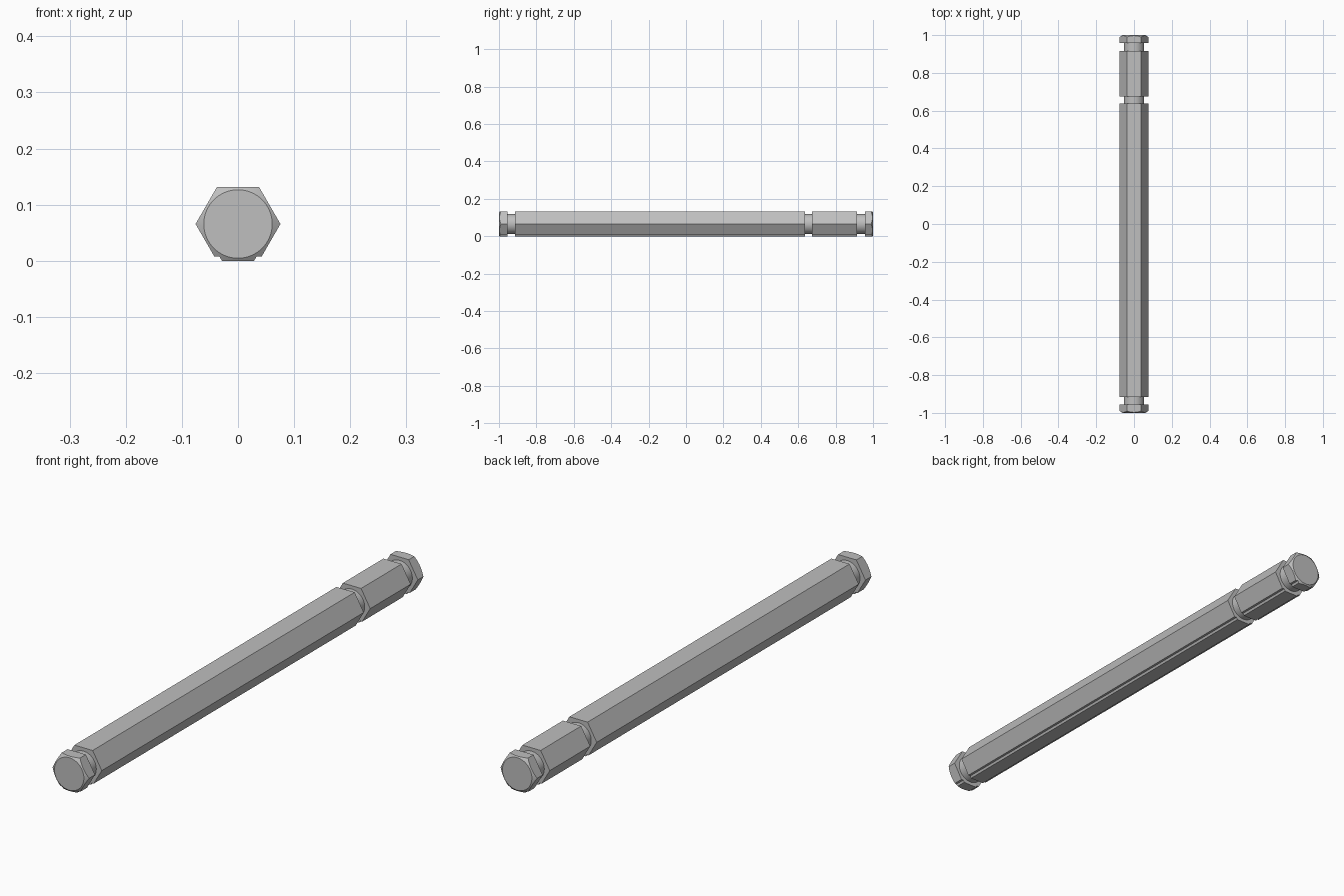
import bpy, bmesh, math
from mathutils import Matrix, Vector

cube = bpy.data.objects.get("Cube")
if cube:
    bpy.data.objects.remove(cube, do_unlink=True)

APOTHEM = 0.0655              # half the distance across flats
CORNER = APOTHEM / math.cos(math.pi / 6)
NOTCH = 0.009                 # size of the slot along each lower edge
NECK = 0.053                  # radius left inside the grooves
FACE = 0.061                  # radius of the flat end discs
OUTER = 0.082                 # turning radius, clear of the hexagon
GROOVES = [(-0.955, -0.915), (0.637, 0.675), (0.915, 0.957)]

steel = bpy.data.materials.new("steel grey")
steel.use_nodes = True
grey = (0.52, 0.52, 0.52, 1)
steel.diffuse_color = grey
steel.node_tree.nodes["Principled BSDF"].inputs["Base Color"].default_value = grey


def make_object(name, bm):
    bmesh.ops.recalc_face_normals(bm, faces=bm.faces)
    mesh = bpy.data.meshes.new(name)
    bm.to_mesh(mesh)
    bm.free()
    mesh.materials.append(steel)
    obj = bpy.data.objects.new(name, mesh)
    bpy.context.collection.objects.link(obj)
    return obj


# Hexagonal bar with a small slot replacing each lower edge
hexagon = [Vector((CORNER * math.cos(i * math.pi / 3), 0,
                   APOTHEM + CORNER * math.sin(i * math.pi / 3))) for i in range(6)]
section = []
for i, p in enumerate(hexagon):
    if p.z < 0.01:
        before = (hexagon[i - 1] - p).normalized() * NOTCH
        after = (hexagon[(i + 1) % 6] - p).normalized() * NOTCH
        section += [p + before, p + before + after, p + after]
    else:
        section.append(p)
bm = bmesh.new()
face = bm.faces.new([bm.verts.new(p - Vector((0, 1.05, 0))) for p in section])
ext = bmesh.ops.extrude_face_region(bm, geom=[face])
bmesh.ops.translate(bm, vec=(0, 2.1, 0),
                    verts=[v for v in ext["geom"] if isinstance(v, bmesh.types.BMVert)])
bar = make_object("hex_shaft", bm)

# Turned envelope: chamfered ends and round grooves
bevel = 0.7 * (OUTER - FACE)
profile = [(0, -1), (FACE, -1), (OUTER, -1 + bevel)]
for start, end in GROOVES:
    profile += [(OUTER, start), (NECK, start), (NECK, end), (OUTER, end)]
profile += [(OUTER, 1 - bevel), (FACE, 1), (0, 1)]
bm = bmesh.new()
verts = [bm.verts.new((r, y, APOTHEM)) for r, y in profile]
edges = [bm.edges.new(pair) for pair in zip(verts, verts[1:])]
bmesh.ops.spin(bm, geom=verts + edges, cent=(0, 0, APOTHEM), axis=(0, 1, 0),
               angle=math.tau, steps=72, use_duplicate=False)
bmesh.ops.remove_doubles(bm, verts=bm.verts, dist=0.00001)
envelope = make_object("turning_cutter", bm)
envelope.hide_render = True

# Keep only what lies inside both shapes
mod = bar.modifiers.new("turned_grooves", "BOOLEAN")
mod.operation = "INTERSECT"
mod.solver = "EXACT"
mod.object = envelope
bpy.ops.object.select_all(action="DESELECT")
bar.select_set(True)
bpy.context.view_layer.objects.active = bar
bpy.ops.object.modifier_apply(modifier=mod.name)
bpy.data.objects.remove(envelope, do_unlink=True)

# Round necks shade smoothly, all machined edges stay crisp
bpy.ops.object.shade_smooth_by_angle(angle=math.radians(20))
